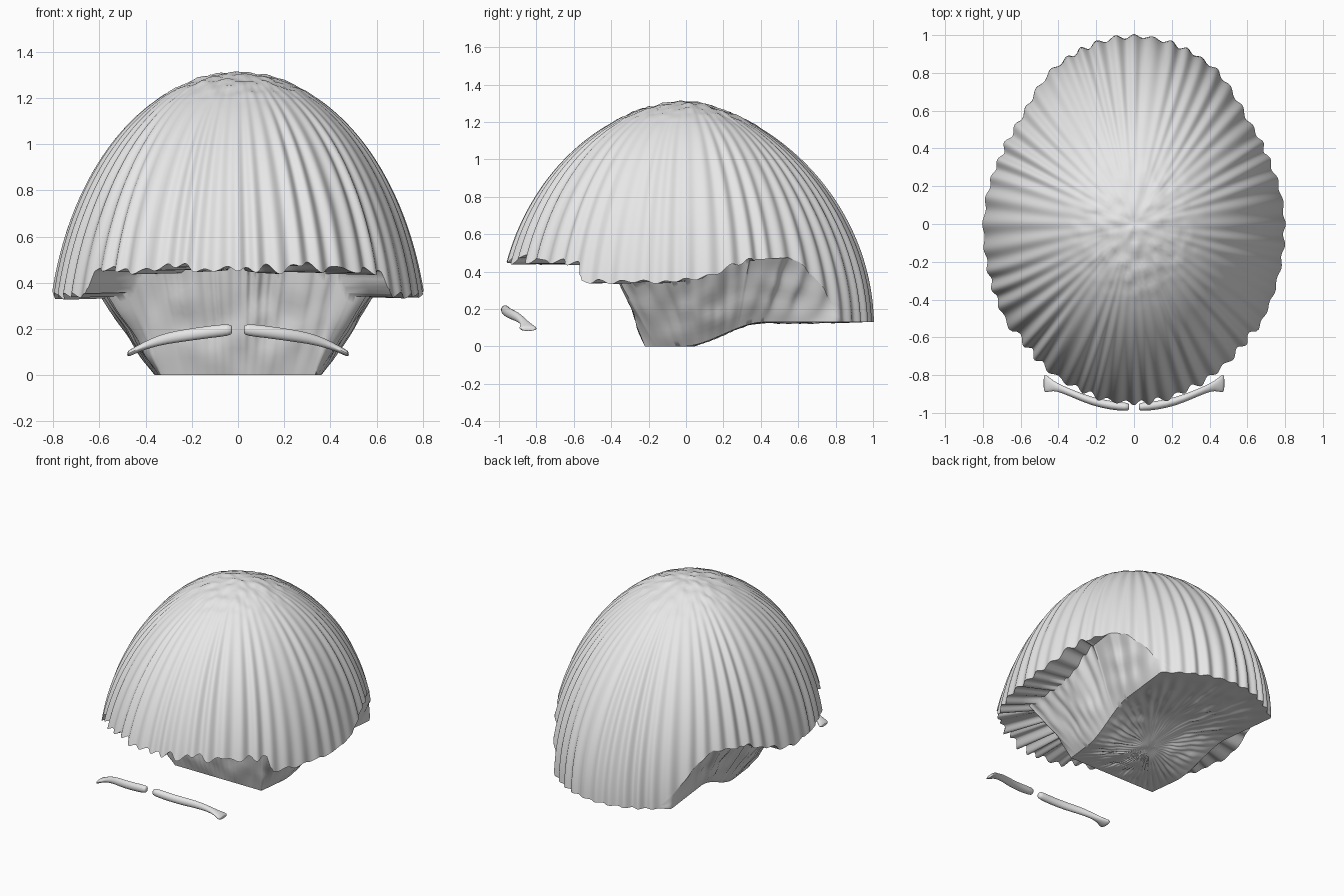
import bpy, bmesh, math
from mathutils import Vector, noise

if "Cube" in bpy.data.objects:
    bpy.data.objects.remove(bpy.data.objects["Cube"])

SEG, RIBS = 624, 52
CORE = Vector((0, 0.15, 0))         # centre of the underside fan

grey = bpy.data.materials.new("light grey")
grey.diffuse_color = (0.8, 0.8, 0.8, 1)
grey.use_nodes = True
grey.node_tree.nodes["Principled BSDF"].inputs["Base Color"].default_value = grey.diffuse_color


def lerp_table(table, v):
    for (a, fa), (b, fb) in zip(table, table[1:]):
        if v <= b:
            t = max(0, (v - a) / (b - a))
            return fa + (fb - fa) * t
    return table[-1][1]


def smooth(a, b, v):
    t = min(1, max(0, (v - a) / (b - a)))
    return t * t * (3 - 2 * t)


def finish(bm, name):
    bmesh.ops.recalc_face_normals(bm, faces=bm.faces)
    mesh = bpy.data.meshes.new(name)
    bm.to_mesh(mesh)
    bm.free()
    mesh.materials.append(grey)
    ob = bpy.data.objects.new(name, mesh)
    bpy.context.collection.objects.link(ob)
    bpy.context.view_layer.objects.active = ob
    ob.select_set(True)
    bpy.ops.object.shade_smooth_by_angle(angle=math.radians(50))
    ob.select_set(False)
    return ob


def bridge(bm, a, b):
    n = len(a)
    for i in range(n):
        j = (i + 1) % n
        bm.faces.new((a[i], a[j], b[j], b[i]))


# hem height from front (-1) to back (1): fringe, sides, ear arch, nape
HEM = [(-1, .46), (-.6, .455), (-.57, .35), (-.1, .34), (.1, .37),
       (.35, .46), (.6, .475), (.65, .45), (.73, .37), (.82, .22),
       (.87, .145), (.91, .13), (1, .13)]


def rib(a, k):
    """Lock pattern: soft waves of uneven width and depth."""
    c, s = math.cos(a), math.sin(a)
    w = 2.2 * noise.noise(Vector((3 * c, 3 * s, k * .9)))
    depth = .8 + .7 * noise.noise(Vector((5 * c, 5 * s, 7 + k)))
    return math.cos(RIBS * a + w) * depth


def dome(a, t):
    """Point on the cap: t = 0 at the crown, 1 at the hem."""
    c, s = math.cos(a), math.sin(a)
    hem = lerp_table(HEM, s)
    if s < .4:
        front = s < -.58
        hem += (-.012 if front else .012) * rib(a, 1)
        hem += (.035 if front else .015) * noise.noise(Vector((c * 9, s * 9, 4)))
    end = math.asin((hem - .1) / 1.21)
    phi = math.pi / 2 + (end - math.pi / 2) * t
    power = 1 + (.22 if s > 0 else .07) * s * s
    r = max(0, math.cos(phi)) ** power
    fade = smooth(.08, .7, r)
    if s > 0:
        r *= 1 - .025 * math.sin(2 * a) ** 2
    r *= 1 + .013 * rib(a, t) * fade
    p = Vector((.815 * r * c, .995 * r * s, .1 + 1.21 * math.sin(phi)))
    # tangled crown
    p.z += .012 * (1 - smooth(.25, .5, r)) * noise.noise(p * 20)
    return p


def inset(p, half, grow, front):
    """Pull p towards the core until it lies inside a tapered footprint."""
    d = p - CORE
    s = 1.0
    den = abs(d.x) - grow * d.y
    if den > 1e-6:
        s = min(s, (half + grow * (CORE.y + .22)) / den)
    if d.y < 0:
        s = min(s, (front - CORE.y) / d.y)
    return Vector((CORE.x + d.x * s, CORE.y + d.y * s, p.z))


def floor_z(y):
    return .13 * smooth(-.02, .42, y)


# ---- hair cap: ribbed dome, hem, recessed nape block and its underside
bm = bmesh.new()
angles = [2 * math.pi * i / SEG for i in range(SEG)]
OUT, WALL, BASE = 44, 12, 16
columns = []
for a in angles:
    col = [dome(a, k / OUT) for k in range(1, OUT + 1)]
    hem = col[-1]
    top = inset(hem, .575, .08, -.36)
    top.z = hem.z + .005
    low = inset(hem, .335, .115, -.22)
    low.z = floor_z(low.y)
    col.append(hem.lerp(top, .5))
    # nape wall
    width = (hem - low).length
    for k in range(WALL + 1):
        t = k / WALL
        p = top.lerp(low, t)
        bump = .022 * noise.noise(p * 8) + .006 * rib(a, 2) * smooth(-.3, 0, p.y)
        bump += .012 * smooth(.4, .9, t)
        amount = math.sin(math.pi * t) * min(1, width * 3)
        d = Vector((p.x, p.y - CORE.y, 0)).normalized()
        col.append(p + d * bump * amount)
    # underside
    for k in range(1, BASE):
        t = k / BASE
        p = low.lerp(Vector((0, CORE.y, 0)), t)
        wave = .006 * rib(a, 3) * math.sin(math.pi * t) * (1 - t)
        p.z = max(0, floor_z(p.y) + .012 * smooth(0, .2, t) * noise.noise(p * 14) + wave)
        col.append(p)
    columns.append(col)

rings = [[bm.verts.new(col[k]) for col in columns] for k in range(len(columns[0]))]
for a, b in zip(rings, rings[1:]):
    bridge(bm, a, b)
for ring, centre in ((rings[0], (0, 0, 1.308)), (rings[-1], (0, CORE.y, floor_z(CORE.y)))):
    tip = bm.verts.new(centre)
    for i in range(SEG):
        bm.faces.new((ring[i], ring[(i + 1) % SEG], tip))
bmesh.ops.remove_doubles(bm, verts=bm.verts, dist=.0004)
finish(bm, "hair_cap")

# ---- eyebrows: (x, y, z, radius y, radius z), mirrored
BROW = [(.025, -.968, .197, .014, .016), (.035, -.968, .197, .024, .027),
        (.12, -.962, .188, .023, .027), (.22, -.940, .174, .023, .027),
        (.31, -.905, .160, .021, .025), (.38, -.875, .138, .020, .020),
        (.43, -.855, .116, .026, .016), (.465, -.845, .098, .050, .015),
        (.480, -.842, .091, .044, .011)]
bm = bmesh.new()
loops = []
for x, y, z, ry, rz in BROW:
    loops.append([bm.verts.new((x, y + ry * math.cos(q), z + rz * math.sin(q)))
                  for q in (2 * math.pi * i / 16 for i in range(16))])
for a, b in zip(loops, loops[1:]):
    bridge(bm, a, b)
bm.faces.new(loops[0])
bm.faces.new(loops[-1])
brow = finish(bm, "eyebrows")
mirror = brow.modifiers.new("mirror", 'MIRROR')
mirror.use_axis = (True, False, False)
sub = brow.modifiers.new("round", 'SUBSURF')
sub.levels = sub.render_levels = 1
